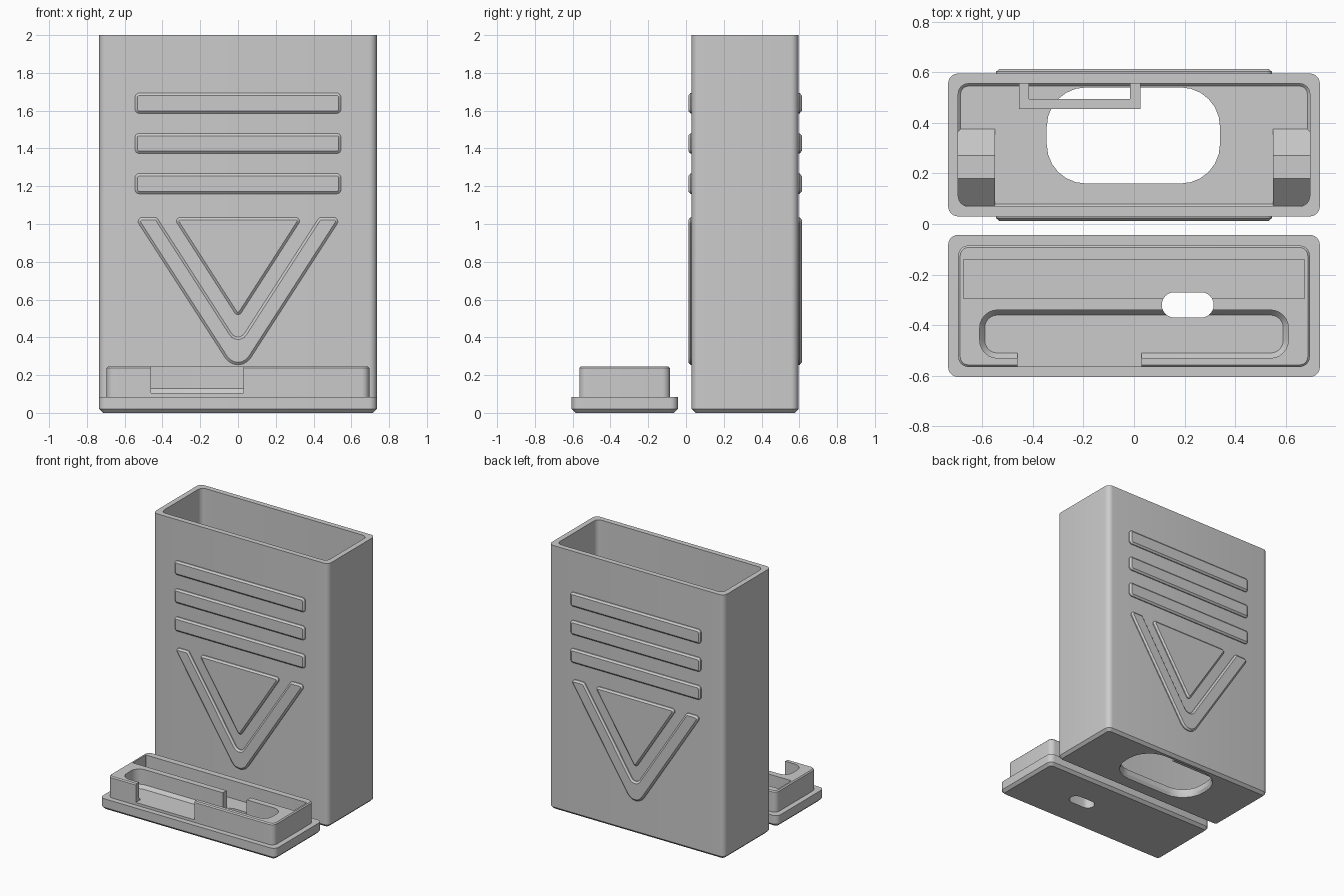
import bpy, bmesh, math
from mathutils import Vector

if "Cube" in bpy.data.objects:
    bpy.data.objects.remove(bpy.data.objects["Cube"])

gray = bpy.data.materials.new("plain gray")
gray.diffuse_color = (0.6, 0.6, 0.6, 1)
gray.use_nodes = True
gray.node_tree.nodes["Principled BSDF"].inputs["Base Color"].default_value = gray.diffuse_color


def loft(name, rings, closed=False):
    """Skin equal-length rings of 3D points; cap the ends unless the loft closes on itself."""
    bm = bmesh.new()
    loops = [[bm.verts.new(p) for p in ring] for ring in rings]
    n = len(rings[0])
    pairs = list(zip(loops, loops[1:]))
    if closed:
        pairs.append((loops[-1], loops[0]))
    else:
        bm.faces.new(loops[0])
        bm.faces.new(loops[-1])
    for a, b in pairs:
        for i in range(n):
            j = (i + 1) % n
            bm.faces.new((a[i], a[j], b[j], b[i]))
    bmesh.ops.recalc_face_normals(bm, faces=bm.faces)
    mesh = bpy.data.meshes.new(name)
    bm.to_mesh(mesh)
    bm.free()
    mesh.materials.append(gray)
    ob = bpy.data.objects.new(name, mesh)
    bpy.context.collection.objects.link(ob)
    return ob


def rect(x0, x1, y0, y1, z, r, inset=0.0, n=6):
    """Rounded rectangle ring at height z."""
    x0, x1, y0, y1 = x0 + inset, x1 - inset, y0 + inset, y1 - inset
    r = max(r - inset, 0.004)
    pts = []
    for k, (cx, cy) in enumerate(((x1 - r, y1 - r), (x0 + r, y1 - r),
                                  (x0 + r, y0 + r), (x1 - r, y0 + r))):
        for i in range(n + 1):
            a = math.pi / 2 * (k + i / n)
            pts.append((cx + r * math.cos(a), cy + r * math.sin(a), z))
    return pts


def round_poly(corners, n=6):
    """Round each (x, z, radius) corner of a polygon."""
    out = []
    for i, (x, z, r) in enumerate(corners):
        p = Vector((x, z))
        u = (Vector(corners[i - 1][:2]) - p).normalized()
        v = (Vector(corners[(i + 1) % len(corners)][:2]) - p).normalized()
        half = u.angle(v) / 2
        c = p + (u + v).normalized() * (r / math.sin(half))
        a, b = p + u * (r / math.tan(half)) - c, p + v * (r / math.tan(half)) - c
        sweep = a.angle_signed(b)
        a0 = math.atan2(a.y, a.x)
        for k in range(n + 1):
            t = a0 - sweep * k / n
            out.append(c + r * Vector((math.cos(t), math.sin(t))))
    return out


def inset_poly(pts, d):
    """Offset a counter-clockwise outline inward."""
    out = []
    for i, p in enumerate(pts):
        e = (p - pts[i - 1]).normalized()
        f = (pts[(i + 1) % len(pts)] - p).normalized()
        m = Vector((-e.y, e.x)) + Vector((-f.y, f.x))
        out.append(p + m * (2 * d / m.length_squared))
    return out


def smooth(ob):
    bpy.ops.object.select_all(action='DESELECT')
    ob.select_set(True)
    bpy.context.view_layer.objects.active = ob
    bpy.ops.object.shade_smooth_by_angle(angle=math.radians(30))


def cut(ob, cutter):
    mod = ob.modifiers.new("cut", 'BOOLEAN')
    mod.operation, mod.solver, mod.object = 'DIFFERENCE', 'EXACT', cutter
    bpy.ops.object.select_all(action='DESELECT')
    ob.select_set(True)
    bpy.context.view_layer.objects.active = ob
    bpy.ops.object.modifier_apply(modifier=mod.name)
    bpy.data.objects.remove(cutter)


# Case: open box with chamfered foot and an oblong opening in the floor
outer = (-0.735, 0.735, 0.03, 0.595)
inner = (-0.695, 0.695, 0.07, 0.555)
opening = (-0.345, 0.34, 0.16, 0.54)
case = loft("case", [
    rect(*outer, 0, 0.04, 0.02),
    rect(*outer, 0.02, 0.04),
    rect(*outer, 2, 0.04),
    rect(*inner, 2, 0.04),
    rect(*inner, 0.07, 0.04),
    rect(*inner, 0.06, 0.04, 0.01),
    rect(*opening, 0.06, 0.155),
    rect(*opening, 0.02, 0.155),
    rect(*opening, 0, 0.17, -0.015),
], closed=True)
smooth(case)

# Raised bars, triangle and chevron on the front and back of the case
shapes = {"raised_bar_%d" % (i + 1): [(-0.545, z, 0.022), (0.545, z, 0.022),
                                      (0.545, z + 0.107, 0.022), (-0.545, z + 0.107, 0.022)]
          for i, z in enumerate((1.16, 1.373, 1.586))}
shapes["raised_triangle"] = [(0, 0.503, 0.02), (0.342, 1.035, 0.02), (-0.342, 1.035, 0.02)]
shapes["raised_chevron"] = [(0, 0.187, 0.08), (0.547, 1.035, 0.022), (0.43, 1.035, 0.022),
                            (0, 0.368, 0.04), (-0.43, 1.035, 0.022), (-0.547, 1.035, 0.022)]
for name, corners in shapes.items():
    outline = round_poly(corners)
    top = inset_poly(outline, 0.013)
    for side, face, out in (("front", 0.03, -1), ("back", 0.595, 1)):
        rings = [[(p.x, face + out * d, p.y) for p in pts]
                 for pts, d in ((outline, -0.01), (outline, 0.007), (top, 0.018))]
        smooth(loft(side + "_" + name, rings))

# Sloped rests at both ends inside the case
rest = [(0.065, 0.05), (0.375, 0.05), (0.375, 0.06), (0.27, 0.17), (0.18, 0.17), (0.065, 0.06)]
for side, s in (("left", -1), ("right", 1)):
    loft(side + "_rest", [[(s * x, y, z) for y, z in rest] for x in (0.55, 0.70)])

# U-shaped bracket on the inner back wall
u = [(-0.455, 0.56), (-0.455, 0.455), (0.025, 0.455), (0.025, 0.56),
     (-0.015, 0.56), (-0.015, 0.495), (-0.415, 0.495), (-0.415, 0.56)]
loft("bracket", [[(x, y, z) for x, y in u] for z in (0.06, 0.25)])

# Lid: chamfered plate with a narrower plug on top
plate = (-0.735, 0.735, -0.605, -0.043)
plug = (-0.695, 0.695, -0.565, -0.085)
lid = loft("lid", [
    rect(*plate, 0, 0.04, 0.02),
    rect(*plate, 0.02, 0.04),
    rect(*plate, 0.085, 0.04),
    rect(*plug, 0.085, 0.04),
    rect(*plug, 0.237, 0.04),
    rect(*plug, 0.245, 0.04, 0.008),
])

# Lid recesses: long slot, rounded pocket, front notch, through hole
pocket = (-0.61, 0.61, -0.53, -0.34)
cut(lid, loft("slot_cutter", [rect(-0.675, 0.675, -0.295, -0.14, z, 0.004, n=6)
                              for z in (0.11, 0.4)]))
cut(lid, loft("pocket_cutter", [rect(*pocket, 0.105, 0.07, 0.02),
                                rect(*pocket, 0.13, 0.07),
                                rect(*pocket, 0.4, 0.07)]))
cut(lid, loft("notch_cutter", [rect(-0.46, 0.03, -0.7, -0.505, z, 0.004)
                               for z in (0.105, 0.4)]))
cut(lid, loft("hole_cutter", [rect(0.11, 0.315, -0.37, -0.27, z, 0.049)
                              for z in (-0.1, 0.4)]))
smooth(lid)
